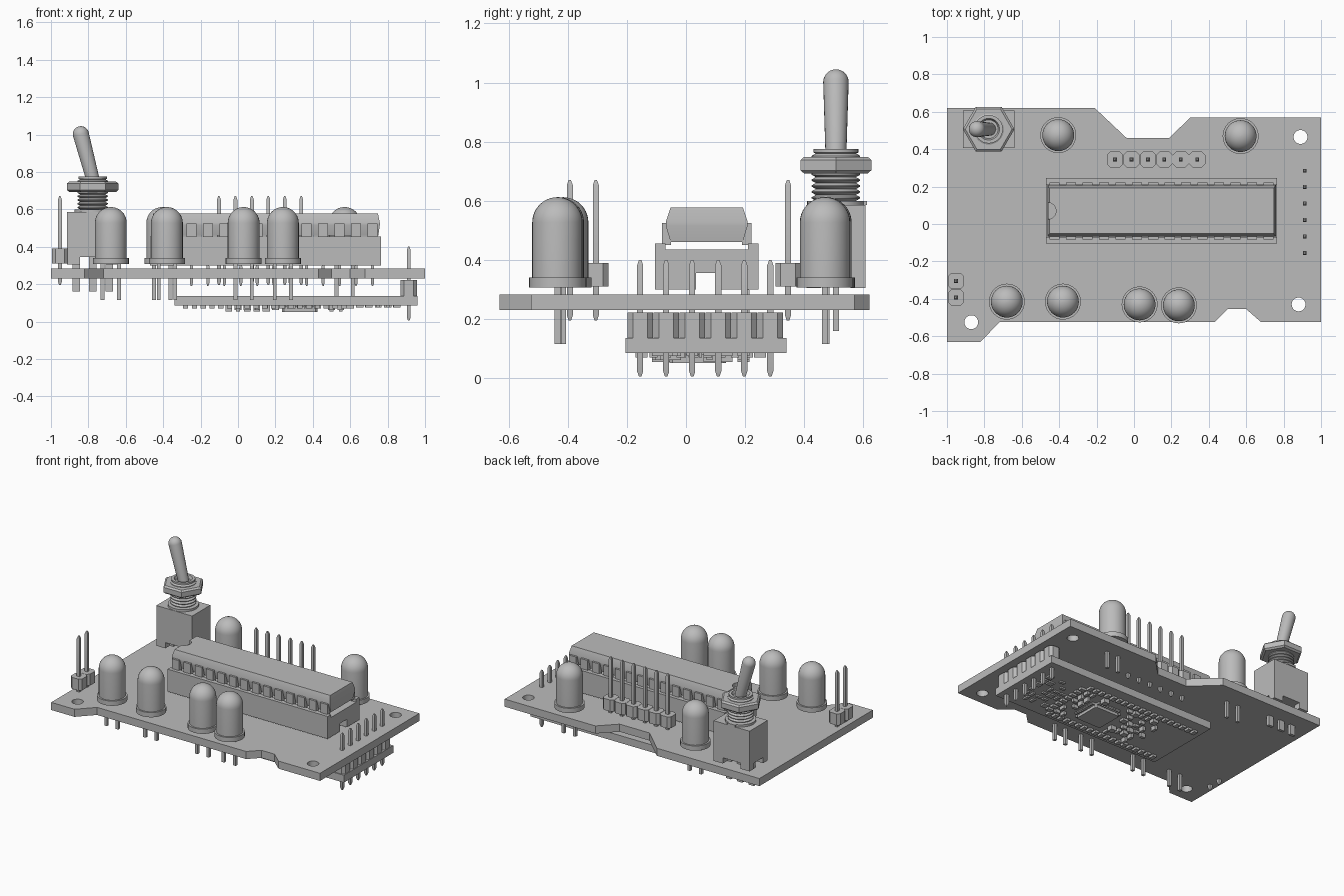
import bpy, bmesh, random
from math import sin, cos, pi
from mathutils import Matrix, Vector

cube = bpy.data.objects.get("Cube")
if cube:
    bpy.data.objects.remove(cube)
random.seed(4)

grey = bpy.data.materials.new("plain grey")
grey.use_nodes = True
grey.diffuse_color = (0.5, 0.5, 0.5, 1)
grey.node_tree.nodes["Principled BSDF"].inputs["Base Color"].default_value = (0.5, 0.5, 0.5, 1)


def finish(bm, name, cutter=None):
    """Turn a bmesh into a shaded object, optionally cutting a shape out of it."""
    bmesh.ops.recalc_face_normals(bm, faces=bm.faces)
    mesh = bpy.data.meshes.new(name)
    bm.to_mesh(mesh)
    bm.free()
    mesh.materials.append(grey)
    ob = bpy.data.objects.new(name, mesh)
    bpy.context.collection.objects.link(ob)
    bpy.ops.object.select_all(action='DESELECT')
    ob.select_set(True)
    bpy.context.view_layer.objects.active = ob
    if cutter:
        mod = ob.modifiers.new("cut", 'BOOLEAN')
        mod.object = cutter
        mod.solver = 'EXACT'
        bpy.ops.object.modifier_apply(modifier=mod.name)
        bpy.data.objects.remove(cutter)
    bpy.ops.object.shade_smooth_by_angle(angle=0.6)
    return ob


def loft(bm, rings):
    """Skin closed rings of points and cap both ends."""
    rows = [[bm.verts.new(p) for p in ring] for ring in rings]
    for a, b in zip(rows, rows[1:]):
        for i in range(len(a)):
            j = (i + 1) % len(a)
            bm.faces.new((a[i], a[j], b[j], b[i]))
    bm.faces.new(rows[0][::-1])
    bm.faces.new(rows[-1])


def lathe(bm, x, y, profile, sides=32, turn=0.0, tilt=None):
    m = Matrix.Translation((x, y, 0)) @ (tilt or Matrix())
    loft(bm, [[m @ Vector((r * cos(turn + 2 * pi * i / sides), r * sin(turn + 2 * pi * i / sides), z))
               for i in range(sides)] for r, z in profile])


def prism(bm, points, z0, z1):
    loft(bm, [[(x, y, z) for x, y in points] for z in (z0, z1)])


def box(bm, x0, x1, y0, y1, z0, z1):
    prism(bm, [(x0, y0), (x1, y0), (x1, y1), (x0, y1)], z0, z1)


def chamfered(bm, x, y, h, c, z0, z1):
    """Square block with cut vertical corners."""
    k = h - c
    prism(bm, [(x + u, y + v) for u, v in ((-k, -h), (k, -h), (h, -k), (h, k),
                                          (k, h), (-k, h), (-h, k), (-h, -k))], z0, z1)


def pin(bm, x, y, z0, z1, r=0.0145):
    lathe(bm, x, y, [(r * .4, z0), (r, z0 + .018), (r, z1 - .018), (r * .4, z1)], 4, pi / 4)


# Main board with notched outline and three mounting holes
holes = bmesh.new()
for x, y in ((.89, .465), (.88, -.43), (-.87, -.525)):
    lathe(holes, x, y, [(.037, .1), (.037, .4)])
cutter = finish(holes, "hole_cutter")
cutter.hide_render = True
bm = bmesh.new()
prism(bm, [(-1, -.63), (-.82, -.63), (-.72, -.525), (.43, -.525), (.5, -.455), (.6, -.455),
           (.68, -.525), (1, -.525), (1, .57), (.3, .57), (.19, .46), (-.04, .46),
           (-.21, .62), (-1, .62)], .23, .283)
finish(bm, "main_board", cutter)

# Domed lamps with a flange and two leads
LAMPS = [(-.68, -.415), (-.38, -.415), (.03, -.43), (.24, -.435), (-.405, .475), (.57, .47)]
for n, (x, y) in enumerate(LAMPS, 1):
    bm = bmesh.new()
    dome = [(.085 * cos(a * pi / 20), .527 + .085 * sin(a * pi / 20)) for a in range(10)]
    lathe(bm, x, y, [(.096, .307), (.096, .34), (.085, .34)] + dome + [(.002, .612)])
    finish(bm, f"lamp_{n}")
    bm = bmesh.new()
    for s in (-1, 1):
        box(bm, x + s * .044 - .01, x + s * .044 + .01, y - .01, y + .01, .115, .31)
    finish(bm, f"lamp_leads_{n}")

# Chip socket: channel profile swept along x
PITCH = .088
CY = .07
SIDE = [(.037, .30), (.037, .355), (-.037, .355), (-.037, .30), (-.175, .30), (-.175, .456),
        (-.14, .456), (-.14, .435), (.14, .435), (.14, .456), (.175, .456), (.175, .30)]
bm = bmesh.new()
loft(bm, [[(x, CY + y, z) for y, z in SIDE] for x in (-.47, .765)])
finish(bm, "chip_socket")

# Chip body with a half-round end notch
bm = bmesh.new()
lathe(bm, -.462, CY, [(.045, .55), (.045, .65)])
cutter = finish(bm, "notch_cutter")
cutter.hide_render = True
bm = bmesh.new()
loft(bm, [[(-.463 + d, CY - w, z), (.758 - d, CY - w, z), (.758 - d, CY + w, z), (-.463 + d, CY + w, z)]
          for d, w, z in ((.008, .122, .46), (0, .138, .515), (0, .138, .53), (.01, .122, .578))])
finish(bm, "chip_body", cutter)

# Chip pins and socket legs
pins, legs = bmesh.new(), bmesh.new()
for i in range(14):
    x = .147 + (i - 6.5) * PITCH
    for s in (-1, 1):
        ya, yb = sorted((CY + s * .12, CY + s * .152))
        box(pins, x - .027, x + .027, ya, yb, .45, .525)
        pin(legs, x, CY + s * .137, .19, .31, .012)
finish(pins, "chip_pins")
finish(legs, "socket_legs")


# Pin headers: chamfered blocks, one pin through each
def header(name, spots, block, span, half):
    blocks, pins = bmesh.new(), bmesh.new()
    for x, y in spots:
        chamfered(blocks, x, y, half, .018, *block)
        pin(pins, x, y, *span)
    finish(blocks, name + "_blocks")
    finish(pins, name + "_pins")


header("six_way_header", [(-.102 + i * PITCH, .345) for i in range(6)], (.31, .39), (.195, .67), .043)
header("two_way_header", [(-.952, y) for y in (-.393, -.305)], (.31, .39), (.195, .67), .043)
header("link_header", [(.913, -.155 + i * PITCH) for i in range(6)], (.134, .222), (.005, .4), .043)

# Toggle switch: body on feet, collar, threaded bushing, nut, lever and leads
SX, SY = -.777, .507
bm = bmesh.new()
box(bm, SX - .138, SX + .138, SY - .1, SY + .1, .345, .585)
for sx in (-1, 1):
    for sy in (-1, 1):
        x, y = SX + sx * .103, SY + sy * .075
        box(bm, x - .035, x + .035, y - .025, y + .025, .305, .345)
finish(bm, "switch_body")
bm = bmesh.new()
lathe(bm, SX, SY, [(.098, .585), (.098, .6)])
box(bm, SX - .03, SX + .03, SY + .08, SY + .105, .585, .6)
finish(bm, "switch_collar")
bm = bmesh.new()
thread = [(r, .6 + i * .02 + h) for i in range(8) for r, h in ((.068, 0), (.082, .008), (.082, .012))]
lathe(bm, SX, SY, thread + [(.068, .76), (.076, .763), (.076, .775), (.058, .775), (.05, .755)])
finish(bm, "switch_bushing")
bm = bmesh.new()
lathe(bm, SX, SY, [(.125, .693), (.138, .703), (.138, .738), (.125, .748)], 6)
finish(bm, "switch_nut")
bm = bmesh.new()
tilt = Matrix.Translation((0, 0, .70)) @ Matrix.Rotation(-.26, 4, 'Y')
tip = [(.043 * cos(a * pi / 16), .312 + .043 * sin(a * pi / 16)) for a in range(8)]
lathe(bm, SX + .017, SY, [(.033, 0), (.036, .08)] + tip + [(.002, .355)], 24, 0, tilt)
finish(bm, "switch_lever")
bm = bmesh.new()
for i in (-1, 0, 1):
    box(bm, SX + i * PITCH - .02, SX + i * PITCH + .02, SY - .01, SY + .01, .16, .35)
finish(bm, "switch_leads")

# Daughter board hanging below
bm = bmesh.new()
box(bm, -.34, .96, -.205, .34, .085, .136)
finish(bm, "daughter_board")

# Rows of solder pads along three edges of the module
bm = bmesh.new()
for i in range(19):
    for y in (-.15, .25):
        x = -.28 + i * .047
        box(bm, x - .014, x + .014, y - .02, y + .02, .07, .086)
for i in range(8):
    y = -.11 + i * .046
    box(bm, .58, .62, y - .014, y + .014, .07, .086)
finish(bm, "solder_pads")

# Square controller with fine leads on four sides
QX, QY = .33, .04
bm = bmesh.new()
chamfered(bm, QX, QY, .095, .01, .052, .082)
for i in range(10):
    t = (i - 4.5) * .018
    box(bm, QX + t - .005, QX + t + .005, QY - .115, QY + .115, .07, .086)
    box(bm, QX - .115, QX + .115, QY + t - .005, QY + t + .005, .07, .086)
finish(bm, "controller_chip")

# Scattered small parts on the underside
bm = bmesh.new()
for i in range(19):
    for j in range(6):
        x, y = -.05 + i * .05, -.095 + j * .058
        near_chip = abs(x - QX) < .14 and abs(y - QY) < .14
        if near_chip or .55 < x < .65 or random.random() < .25:
            continue
        w, h = random.choice(((.018, .01), (.01, .02), (.02, .02)))
        low = .075 if x > .6 else random.choice((.055, .062, .07))
        box(bm, x - w, x + w, y - h, y + h, low, .086)
finish(bm, "small_parts")
